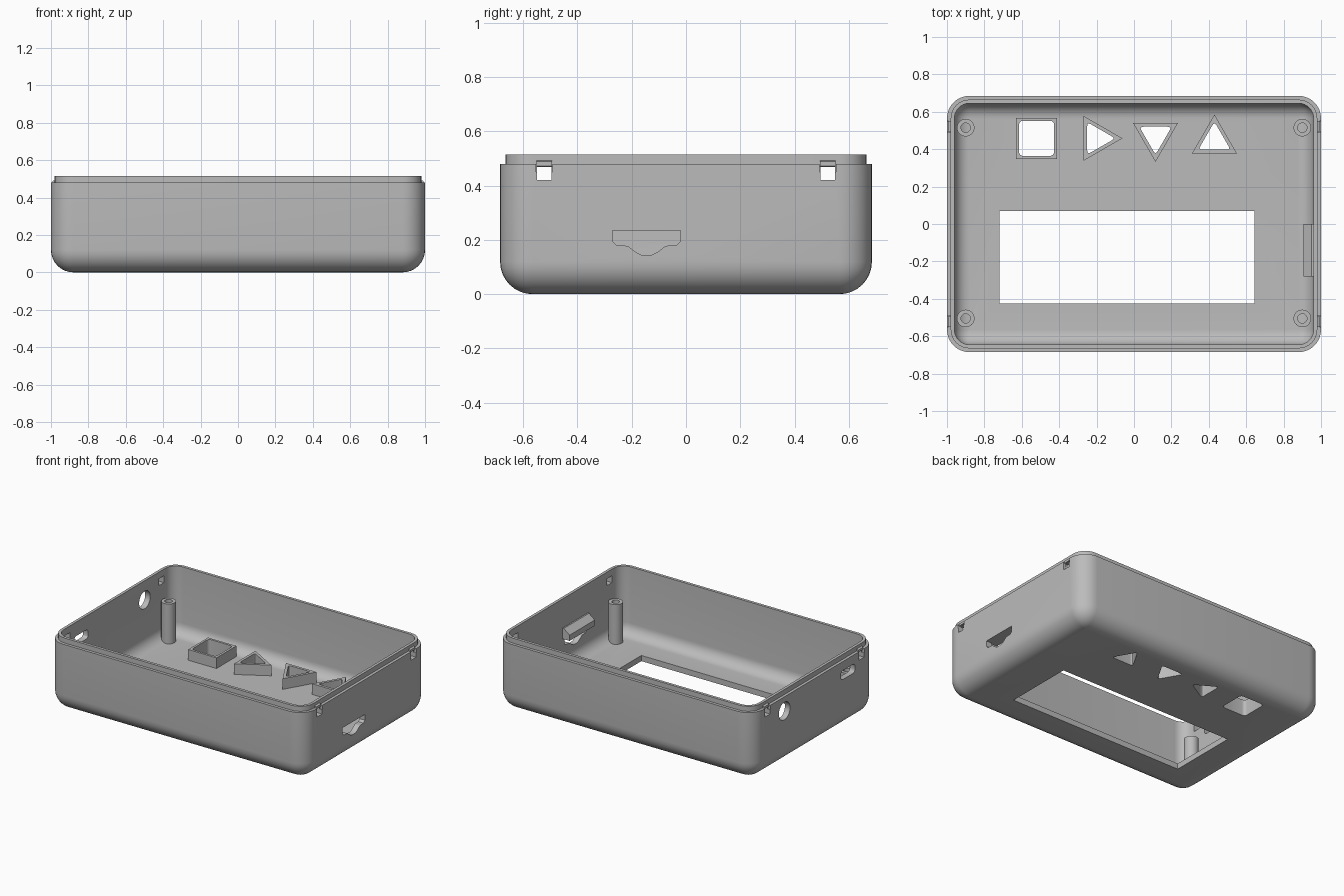
import bpy, bmesh
from math import sin, cos, pi, radians
from mathutils import Vector

if "Cube" in bpy.data.objects:
    bpy.data.objects.remove(bpy.data.objects["Cube"])

grey = bpy.data.materials.new("plain grey")
grey.use_nodes = True
GREY = (0.5, 0.5, 0.5, 1)
grey.diffuse_color = GREY
grey.node_tree.nodes["Principled BSDF"].inputs["Base Color"].default_value = GREY

HX, HY, R, WALL, FLOOR = 1.0, 0.685, 0.12, 0.04, 0.04


def circle(cx, cy, r, n=32, start=0.0):
    return [(cx + r * cos(start + 2 * pi * i / n), cy + r * sin(start + 2 * pi * i / n)) for i in range(n)]


def rect(cx, cy, hx, hy):
    return [(cx - hx, cy - hy), (cx + hx, cy - hy), (cx + hx, cy + hy), (cx - hx, cy + hy)]


def rounded_rect(cx, cy, hx, hy, r, n=8):
    pts = []
    for k, (sx, sy) in enumerate([(1, 1), (-1, 1), (-1, -1), (1, -1)]):
        for i in range(n + 1):
            a = (k + i / n) * pi / 2
            pts.append((cx + sx * (hx - r) + r * cos(a), cy + sy * (hy - r) + r * sin(a)))
    return pts


def soften(pts, d):
    """Round the corners of a polygon with a short quadratic curve."""
    out = []
    for i, p in enumerate(pts):
        p, a, b = Vector(p), Vector(pts[i - 1]), Vector(pts[(i + 1) % len(pts)])
        s, e = p + (a - p).normalized() * d, p + (b - p).normalized() * d
        for t in (0, 0.25, 0.5, 0.75, 1):
            out.append(tuple(s * (1 - t) ** 2 + p * 2 * t * (1 - t) + e * t * t))
    return out


def finish(name, bm):
    bmesh.ops.recalc_face_normals(bm, faces=bm.faces)
    mesh = bpy.data.meshes.new(name)
    bm.to_mesh(mesh)
    bm.free()
    mesh.materials.append(grey)
    obj = bpy.data.objects.new(name, mesh)
    bpy.context.collection.objects.link(obj)
    return obj


def loft(name, rings, closed=False):
    """Skin a stack of equal rings; cap the ends or join last to first."""
    bm = bmesh.new()
    loops = [[bm.verts.new(p) for p in ring] for ring in rings]
    pairs = list(zip(loops, loops[1:]))
    if closed:
        pairs.append((loops[-1], loops[0]))
    else:
        bm.faces.new(loops[0])
        bm.faces.new(loops[-1])
    for lo, hi in pairs:
        for i in range(len(lo)):
            j = (i + 1) % len(lo)
            bm.faces.new((lo[i], lo[j], hi[j], hi[i]))
    return finish(name, bm)


def prism(name, pts, lo, hi, axis="z"):
    def place(p, h):
        return (p[0], p[1], h) if axis == "z" else (h, p[0], p[1]) if axis == "x" else (p[0], h, p[1])
    return loft(name, [[place(p, h) for p in pts] for h in (lo, hi)])


def tube(name, outer, inner, lo, hi):
    rings = [(outer, lo), (outer, hi), (inner, hi), (inner, lo)]
    return loft(name, [[(x, y, h) for x, y in ring] for ring, h in rings], closed=True)


def select(obj):
    bpy.ops.object.select_all(action="DESELECT")
    obj.select_set(True)
    bpy.context.view_layer.objects.active = obj


def smooth(obj):
    select(obj)
    bpy.ops.object.shade_smooth_by_angle(angle=radians(30))


# Case profile: (inset, height) up the outside, over the lip, down the inside
STEPS, RI = 8, 0.08
profile = [(R * (1 - sin(a)), R * (1 - cos(a)))
           for a in [pi / 2 * i / STEPS for i in range(STEPS + 1)]]
profile += [(0, 0.48), (0.02, 0.48), (0.02, 0.515), (WALL, 0.515)]
profile += [(WALL + RI * (1 - cos(a)), FLOOR + RI * (1 - sin(a)))
            for a in [pi / 2 * i / STEPS for i in range(STEPS + 1)]]
case = loft("case_shell", [
    [(x, y, z) for x, y in rounded_rect(0, 0, HX - d, HY - d, max(R - d, 0.002))]
    for d, z in profile])

# Cutters: screen window and button openings
cutters = [prism("window_cut", rect(-0.0375, -0.1775, 0.6825, 0.2475), -0.1, 0.2)]
buttons = [("square_button", rect(-0.521, 0.458, 0.11, 0.11),
            rounded_rect(-0.521, 0.458, 0.094, 0.094, 0.022, 4))]
for name, cx, cy, turn in [("right_arrow", -0.2, 0.458, 0),
                           ("down_arrow", 0.115, 0.47, -pi / 2),
                           ("up_arrow", 0.43, 0.447, pi / 2)]:
    inner = soften(circle(cx, cy, 0.1, 3, turn), 0.022)
    buttons.append((name, circle(cx, cy, 0.138, 3, turn), inner))
for name, outer, inner in buttons:
    cutters.append(prism(name + "_cut", inner, -0.1, 0.2))

# Cutters: connector slot in the left wall, round and slim ports in the right wall
slot = [(-0.27, 0.235), (-0.27, 0.195), (-0.255, 0.18), (-0.215, 0.178), (-0.185, 0.155),
        (-0.165, 0.145), (-0.125, 0.145), (-0.105, 0.155), (-0.075, 0.178),
        (-0.035, 0.18), (-0.02, 0.195), (-0.02, 0.235)]
cutters.append(prism("slot_cut", slot, 0.9, 1.1, "x"))
cutters.append(prism("round_port_cut", circle(0.335, 0.38, 0.062), -1.1, -0.9, "x"))
cutters.append(prism("slim_port_cut", rounded_rect(-0.37, 0.385, 0.077, 0.032, 0.02, 3), -1.1, -0.9, "x"))

# Cutters: snap notches in both side walls, open to the step outside the lip
for s in (-1, 1):
    for y in (-0.522, 0.522):
        cutters.append(prism("notch_cut", rect(y, 0.444, 0.027, 0.024), s * 0.9, s * 1.1, "x"))
        cutters.append(prism("notch_relief_cut", rect(y, 0.475, 0.03, 0.025), s * 0.981, s * 1.1, "x"))

for cutter in cutters:
    cutter.hide_render = True
    mod = case.modifiers.new("cut", "BOOLEAN")
    mod.operation, mod.solver, mod.object = "DIFFERENCE", "EXACT", cutter
    select(case)
    bpy.ops.object.modifier_apply(modifier=mod.name)
    bpy.data.objects.remove(cutter)
smooth(case)

# Raised frames round the button openings
for name, outer, inner in buttons:
    n = len(inner)
    # Match each inner point to the nearest outer corner so the walls stay straight
    corners = [min(outer, key=lambda c: (c[0] - p[0]) ** 2 + (c[1] - p[1]) ** 2) for p in inner]
    ring = []
    for i, p in enumerate(corners):
        q = corners[(i + 1) % n]
        k = sum(c == p for c in corners)
        idx = sum(c == p for c in corners[:i])
        c, prv, nxt = Vector(p), None, None
        j = outer.index(p)
        nb = [Vector(outer[j - 1]), Vector(outer[(j + 1) % len(outer)])]
        t = idx / (k - 1) * 2 - 1
        step = (nb[0] if t < 0 else nb[1]) - c
        ring.append(tuple(c + step.normalized() * 0.02 * abs(t)))
    smooth(tube(name + "_frame", ring, inner, 0.005, 0.115))

# Screw posts
for x in (-0.9, 0.9):
    for y in (-0.505, 0.515):
        smooth(tube("screw_post", circle(x, y, 0.047), circle(x, y, 0.025), 0.03, 0.32))

# Sloped hood over the connector slot
prism("slot_hood", [(0.97, 0.235), (0.97, 0.31), (0.95, 0.31), (0.905, 0.275), (0.905, 0.235)], -0.28, 0.0, "y")

# Snap bumps on the lip above each notch
for s in (-1, 1):
    for y in (-0.522, 0.522):
        prism("snap_bump", [(s * 0.965, 0.468), (s * 0.992, 0.472), (s * 0.992, 0.488), (s * 0.965, 0.5)],
              y - 0.028, y + 0.028, "y")
